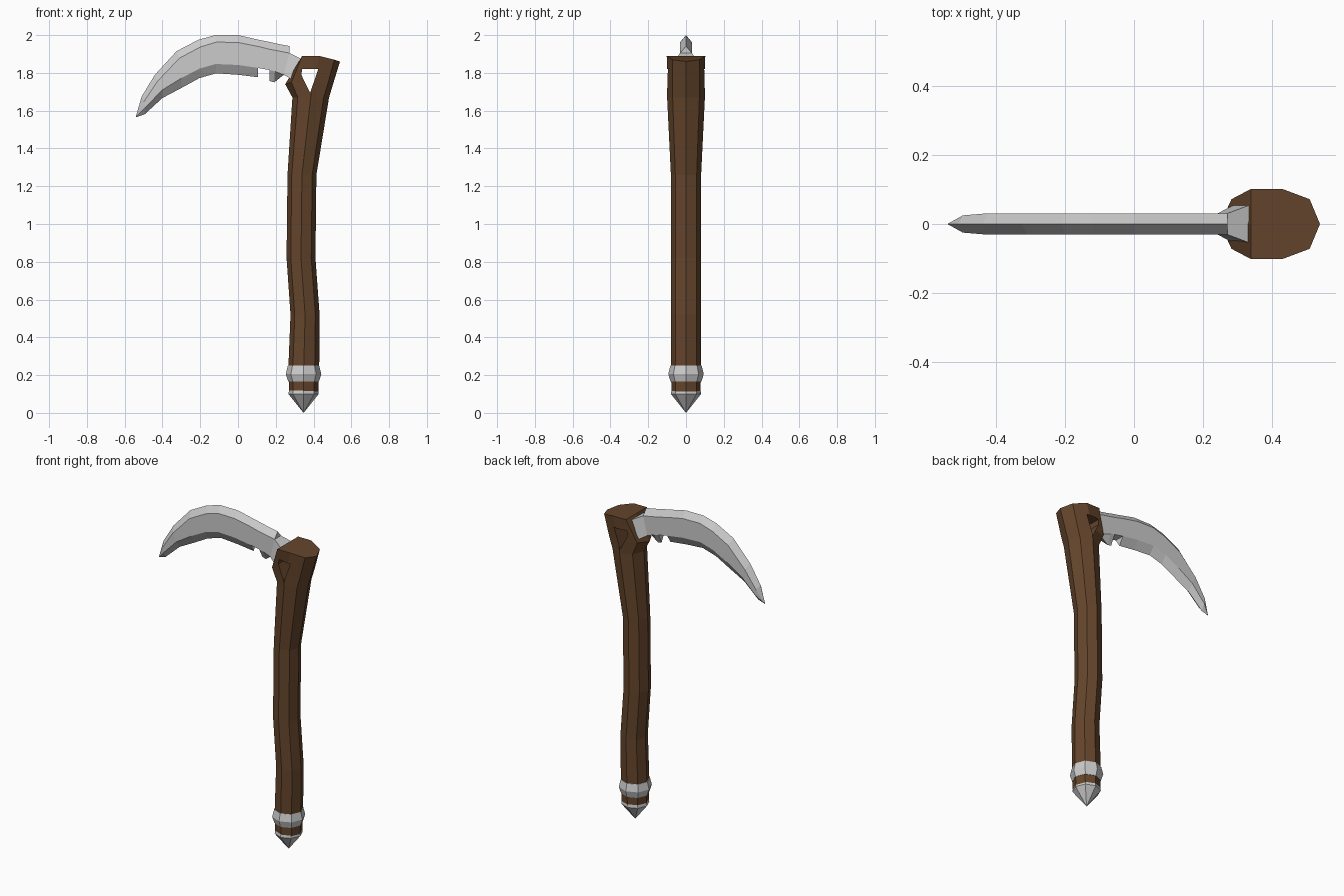
import bpy, bmesh
from math import cos, sin, pi

wood = bpy.data.materials.new("wood")
wood.diffuse_color = (0.13, 0.06, 0.025, 1)


def loft(name, rings, mat=None):
    """Skin a list of equal-length vertex rings, with capped ends."""
    bm = bmesh.new()
    vs = [[bm.verts.new(p) for p in r] for r in rings]
    n = len(rings[0])
    for a, b in zip(vs, vs[1:]):
        for i in range(n):
            j = (i + 1) % n
            bm.faces.new((a[i], a[j], b[j], b[i]))
    bm.faces.new(vs[0][::-1])
    bm.faces.new(vs[-1])
    bmesh.ops.remove_doubles(bm, verts=bm.verts, dist=1e-4)
    bmesh.ops.dissolve_degenerate(bm, edges=bm.edges, dist=1e-4)
    bmesh.ops.recalc_face_normals(bm, faces=bm.faces)
    me = bpy.data.meshes.new(name)
    bm.to_mesh(me)
    bm.free()
    ob = bpy.data.objects.new(name, me)
    bpy.context.collection.objects.link(ob)
    if mat:
        me.materials.append(mat)
    return ob


def octagon(xl, xr, ry, z):
    cx, rx = (xl + xr) / 2, (xr - xl) / 2
    return [(cx + rx * cos(i * pi / 4), ry * sin(i * pi / 4), z) for i in range(8)]


def half_ring(pts):
    """Octagon ring from its five y >= 0 points, mirrored across y."""
    return pts + [(x, -y, z) for x, y, z in pts[3:0:-1]]


# Handle: crooked octagonal shaft with a slanted seat for the blade
rings = [octagon(*r) for r in [
    (0.27, 0.425, 0.077, 0.11), (0.267, 0.43, 0.08, 0.25), (0.278, 0.432, 0.08, 0.52),
    (0.257, 0.41, 0.08, 0.82), (0.262, 0.415, 0.08, 1.26), (0.288, 0.482, 0.10, 1.67)]]
rings.append(half_ring([(0.503, 0, 1.74), (0.475, 0.072, 1.74), (0.39, 0.10, 1.74),
                        (0.283, 0.072, 1.75), (0.25, 0, 1.74)]))
rings.append(half_ring([(0.54, 0, 1.86), (0.51, 0.072, 1.87), (0.43, 0.102, 1.89),
                        (0.34, 0.102, 1.89), (0.34, 0, 1.89)]))
handle = loft("handle", rings, wood)

# Triangular hole through the handle head
hole = [(0.335, 1.79), (0.34, 1.82), (0.425, 1.82), (0.382, 1.695)]
cutter = loft("hole_cutter", [[(x, y, z) for x, z in hole] for y in (-0.3, 0.3)])
cutter.hide_render = True
mod = handle.modifiers.new("hole", 'BOOLEAN')
mod.operation, mod.solver, mod.object = 'DIFFERENCE', 'EXACT', cutter
bpy.context.view_layer.objects.active = handle
bpy.ops.object.modifier_apply(modifier="hole")
bpy.data.objects.remove(cutter)

# Metal collar and pointed butt cap
CX = 0.347


def turned(name, profile):
    return loft(name, [octagon(CX - r, CX + r, r, z) for r, z in profile])


turned("collar", [(0.081, 0.165), (0.094, 0.205), (0.083, 0.25)])
turned("butt_cap", [(0.0, 0.0), (0.08, 0.10), (0.076, 0.125)])

# Blade: spine, upper shoulder, lower shoulder, cutting edge as (x, z), then half width
S = [
    ((-0.542, 1.565), (-0.542, 1.565), (-0.542, 1.565), (-0.542, 1.565), 0),
    ((-0.51, 1.675), (-0.497, 1.65), (-0.493, 1.615), (-0.495, 1.58), 0.025),
    ((-0.44, 1.79), (-0.425, 1.757), (-0.40, 1.71), (-0.40, 1.667), 0.031),
    ((-0.325, 1.915), (-0.31, 1.878), (-0.30, 1.772), (-0.30, 1.72), 0.031),
    ((-0.21, 1.975), (-0.20, 1.937), (-0.205, 1.822), (-0.205, 1.772), 0.031),
    ((-0.12, 2.0), (-0.115, 1.963), (-0.118, 1.847), (-0.115, 1.798), 0.031),
    ((0.0, 2.0), (0.0, 1.961), (0.0, 1.842), (0.0, 1.79), 0.031),
    ((0.107, 1.976), (0.107, 1.94), (0.107, 1.826), (0.107, 1.777), 0.031),
    # notch and small hook behind the cutting edge
    ((0.107, 1.976), (0.107, 1.94), (0.107, 1.826), (0.107, 1.826), 0.031),
    ((0.167, 1.964), (0.167, 1.925), (0.167, 1.815), (0.167, 1.815), 0.031),
    ((0.167, 1.964), (0.167, 1.925), (0.167, 1.815), (0.167, 1.757), 0.031),
    ((0.195, 1.957), (0.195, 1.92), (0.195, 1.808), (0.192, 1.75), 0.031),
    ((0.272, 1.942), (0.272, 1.905), (0.243, 1.79), (0.243, 1.79), 0.031),
    # spine stops, tang flares into the handle seat
    ((0.272, 1.905), (0.272, 1.905), (0.243, 1.79), (0.243, 1.79), 0.031),
    ((0.336, 1.873), (0.336, 1.873), (0.29, 1.762), (0.29, 1.762), 0.055),
]
loft("blade", [[(a[0], 0, a[1]), (b[0], w, b[1]), (c[0], w, c[1]),
                (d[0], 0, d[1]), (c[0], -w, c[1]), (b[0], -w, b[1])]
               for a, b, c, d, w in S])
